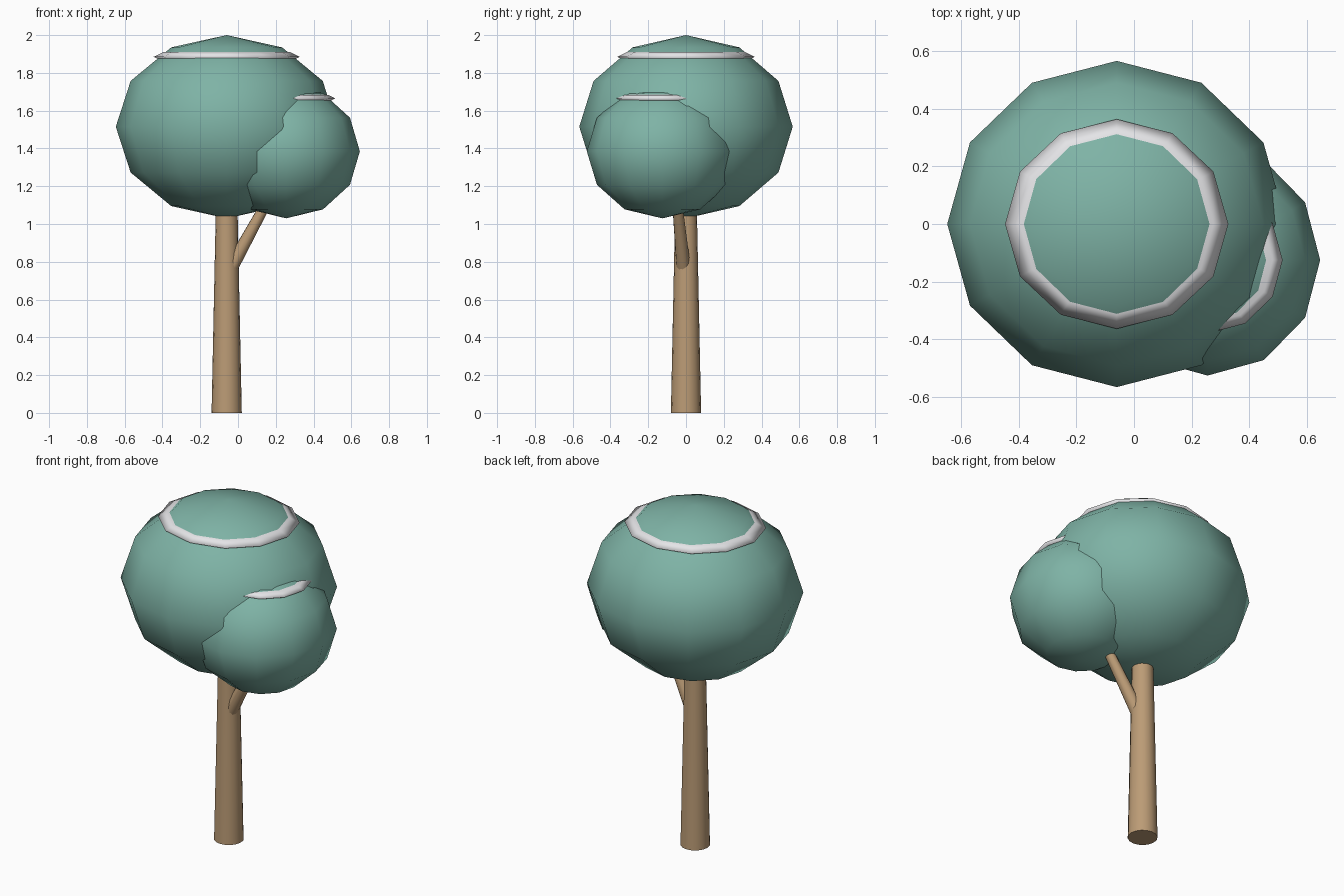
import bpy
from math import radians
from mathutils import Vector

cube = bpy.data.objects.get("Cube")
if cube:
    bpy.data.objects.remove(cube, do_unlink=True)


def make_material(name, rgb):
    mat = bpy.data.materials.new(name)
    mat.use_nodes = True
    mat.diffuse_color = (*rgb, 1)
    mat.node_tree.nodes["Principled BSDF"].inputs["Base Color"].default_value = (*rgb, 1)
    return mat


leaf_green = make_material("leaf green", (0.21, 0.45, 0.38))
bark_brown = make_material("bark brown", (0.50, 0.33, 0.18))
snow_white = make_material("snow white", (0.78, 0.78, 0.80))


def ellipsoid(name, centre, radii, mat):
    """Smooth low-poly ball stretched to the given radii."""
    bpy.ops.mesh.primitive_uv_sphere_add(segments=12, ring_count=6, radius=1, location=centre)
    obj = bpy.context.object
    obj.name = name
    obj.scale = radii
    bpy.ops.object.transform_apply(location=False, rotation=False, scale=True)
    bpy.ops.object.shade_smooth()
    obj.data.materials.append(mat)
    return obj


def limb(name, start, end, r_start, r_end, sides):
    """Tapered round limb between two points."""
    start, end = Vector(start), Vector(end)
    axis = end - start
    bpy.ops.mesh.primitive_cone_add(vertices=sides, radius1=r_start, radius2=r_end,
                                    depth=axis.length, location=(start + end) / 2)
    obj = bpy.context.object
    obj.name = name
    obj.rotation_euler = axis.to_track_quat("Z", "Y").to_euler()
    bpy.ops.object.shade_smooth_by_angle(angle=radians(50))
    obj.data.materials.append(bark_brown)
    return obj


# Trunk and side branch
limb("trunk", (-0.06, 0, 0), (-0.06, 0, 1.15), 0.08, 0.056, 16)
limb("branch", (-0.053, -0.01, 0.74), (0.20, -0.055, 1.20), 0.039, 0.024, 12)

# Leafy crowns
ellipsoid("main_crown", (-0.06, 0, 1.515), (0.587, 0.565, 0.485), leaf_green)
ellipsoid("side_crown", (0.255, -0.125, 1.385), (0.39, 0.40, 0.355), leaf_green)

# Snow discs that show as rims around the crown tops
ellipsoid("main_snow_cap", (-0.06, 0, 1.885), (0.387, 0.363, 0.05), snow_white)
ellipsoid("side_snow_cap", (0.255, -0.125, 1.665), (0.26, 0.254, 0.035), snow_white)
